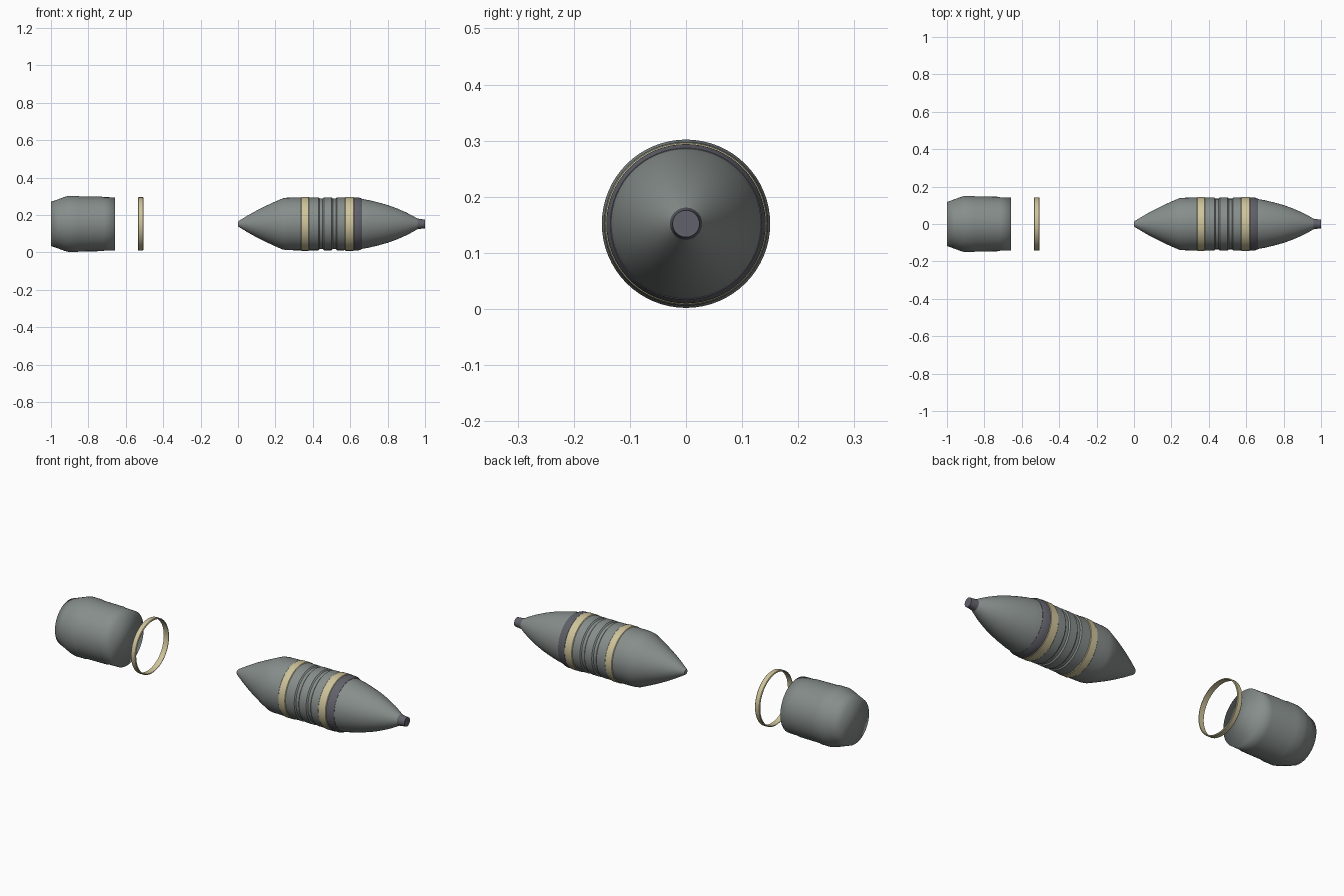
import bpy, bmesh, math

if "Cube" in bpy.data.objects:
    bpy.data.objects.remove(bpy.data.objects["Cube"])

AXIS_Z = 0.152
SEGS = 64


def material(name, rgb):
    m = bpy.data.materials.new(name)
    m.diffuse_color = (*rgb, 1)
    m.use_nodes = True
    m.node_tree.nodes["Principled BSDF"].inputs["Base Color"].default_value = m.diffuse_color
    return m


GREY = material("grey_green", (0.24, 0.27, 0.26))
DARK = material("dark_slate", (0.12, 0.12, 0.145))
CREAM = material("cream", (0.62, 0.55, 0.33))


def lathe(name, profile, mat, closed=False, angle=35):
    """Spin (x, radius) points around the long axis; closed joins last to first."""
    bm = bmesh.new()
    rings = []
    for x, r in profile:
        rings.append([bm.verts.new((x, r * math.cos(2 * math.pi * i / SEGS),
                                    AXIS_Z + r * math.sin(2 * math.pi * i / SEGS)))
                      for i in range(SEGS)])
    pairs = list(zip(rings, rings[1:]))
    if closed:
        pairs.append((rings[-1], rings[0]))
    else:
        bm.faces.new(rings[0])
        bm.faces.new(rings[-1])
    for a, b in pairs:
        for i in range(SEGS):
            j = (i + 1) % SEGS
            bm.faces.new((a[i], a[j], b[j], b[i]))
    bmesh.ops.recalc_face_normals(bm, faces=bm.faces)
    me = bpy.data.meshes.new(name)
    bm.to_mesh(me)
    bm.free()
    me.materials.append(mat)
    ob = bpy.data.objects.new(name, me)
    bpy.context.collection.objects.link(ob)
    bpy.ops.object.select_all(action='DESELECT')
    ob.select_set(True)
    bpy.context.view_layer.objects.active = ob
    bpy.ops.object.shade_smooth_by_angle(angle=math.radians(angle))
    return ob


def band(name, x0, x1, r, inner, mat):
    c = 0.003
    return lathe(name, [(x0, inner), (x0, r - c), (x0 + c, r), (x1 - c, r),
                        (x1, r - c), (x1, inner)], mat, closed=True)


# main body: tapered tail, cylinder with two shallow grooves
body = [(0, 0.012), (0.006, 0.017), (0.05, 0.044), (0.10, 0.072), (0.15, 0.097),
        (0.20, 0.120), (0.24, 0.137), (0.26, 0.140), (0.30, 0.141), (0.40, 0.141)]
for gx in (0.445, 0.515):
    body += [(gx - 0.014, 0.141), (gx - 0.008, 0.135), (gx + 0.008, 0.135), (gx + 0.014, 0.141)]
body += [(0.56, 0.141), (0.64, 0.139)]
lathe("main_body", body, GREY)

# curved nose
nose = [(0.63, 0.136), (0.66, 0.134), (0.70, 0.127), (0.75, 0.115), (0.80, 0.101),
        (0.85, 0.083), (0.90, 0.061), (0.94, 0.040), (0.962, 0.027)]
lathe("nose", nose, GREY)
lathe("nose_tip", [(0.955, 0.024), (0.957, 0.029), (0.985, 0.025), (1.0, 0.024)], DARK)

# bands around the body
band("rear_band", 0.337, 0.380, 0.144, 0.136, CREAM)
band("front_band", 0.573, 0.620, 0.144, 0.136, CREAM)
lathe("collar", [(0.62, 0.130), (0.62, 0.142), (0.645, 0.142), (0.662, 0.135),
                 (0.662, 0.130)], DARK, closed=True)

# separate loose ring
band("loose_ring", -0.535, -0.506, 0.143, 0.137, CREAM)

# separate canister with chamfered base
lathe("canister", [(-1.0, 0.118), (-0.96, 0.132), (-0.925, 0.145), (-0.905, 0.150),
                   (-0.86, 0.150), (-0.845, 0.147), (-0.73, 0.146), (-0.715, 0.143),
                   (-0.657, 0.142)], GREY, angle=100)
